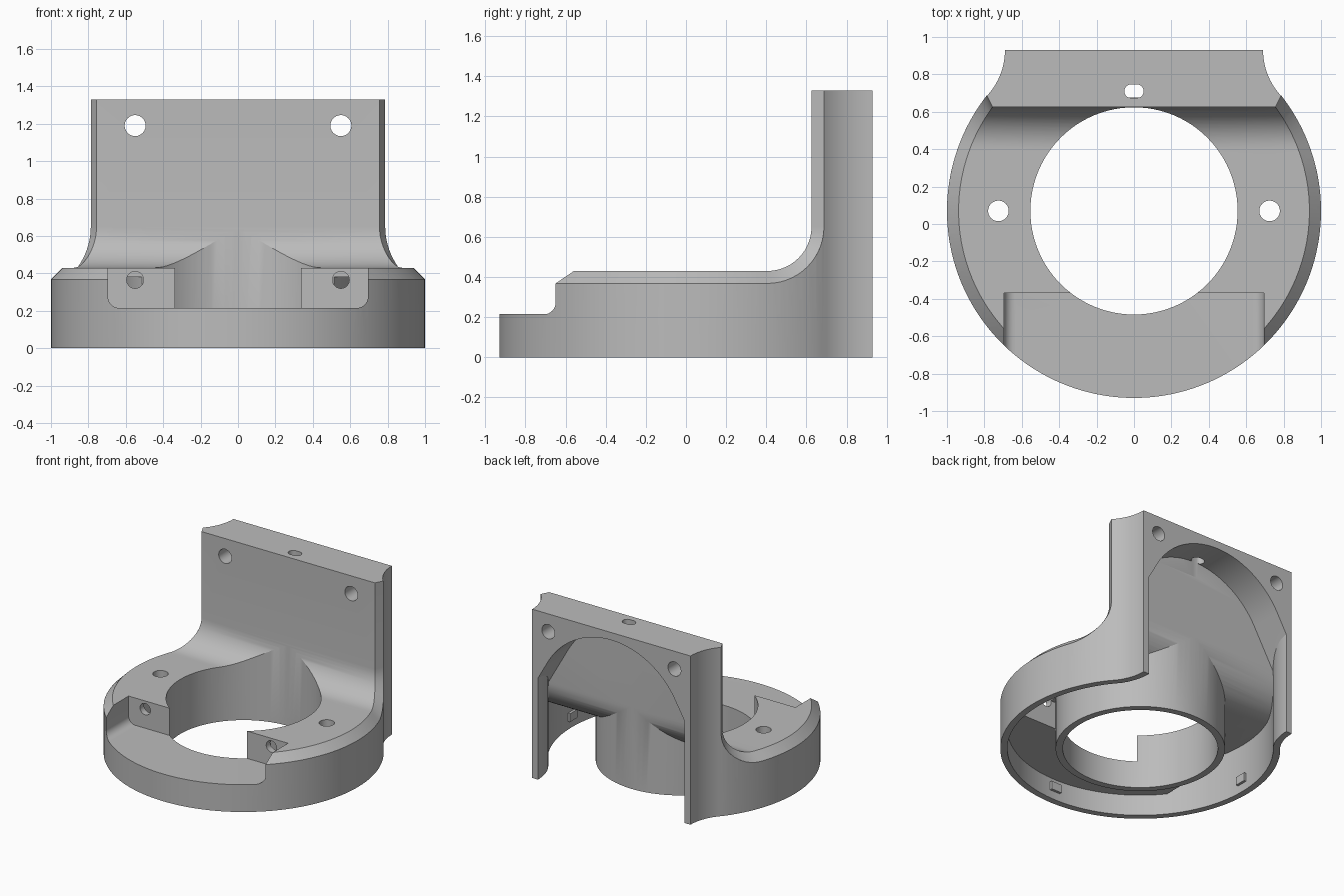
import bpy, bmesh, math
from mathutils import Vector

if "Cube" in bpy.data.objects:
    bpy.data.objects.remove(bpy.data.objects["Cube"])

grey = bpy.data.materials.new("plain grey")
grey.use_nodes = True
grey.diffuse_color = (0.5, 0.5, 0.5, 1)
grey.node_tree.nodes["Principled BSDF"].inputs["Base Color"].default_value = (0.5, 0.5, 0.5, 1)

CY = 0.07        # centre of the round base
TOP = 1.33       # height of the back plate
BACK = 0.93      # rear face
FRONT = 0.625    # front face of the plate
DECK = 0.43      # height of the round deck
WALL = 0.05
CH = 0.062       # rim chamfer


def arc(cx, cy, r, a, b, n):
    """Points on an arc from angle a to b in degrees."""
    angles = [math.radians(a + (b - a) * i / n) for i in range(n + 1)]
    return [(cx + r * math.cos(t), cy + r * math.sin(t)) for t in angles]


def make_object(name, bm):
    bmesh.ops.recalc_face_normals(bm, faces=bm.faces)
    mesh = bpy.data.meshes.new(name)
    bm.to_mesh(mesh)
    bm.free()
    mesh.materials.append(grey)
    ob = bpy.data.objects.new(name, mesh)
    bpy.context.collection.objects.link(ob)
    return ob


def loft(name, rings):
    """Closed solid through rings of equal point count."""
    bm = bmesh.new()
    loops = [[bm.verts.new(p) for p in ring] for ring in rings]
    n = len(loops[0])
    for a, b in zip(loops, loops[1:]):
        for i in range(n):
            bm.faces.new((a[i], a[(i + 1) % n], b[(i + 1) % n], b[i]))
    bm.faces.new(loops[0])
    bm.faces.new(loops[-1][::-1])
    return make_object(name, bm)


def prism(name, pts, axis, lo, hi):
    """Flat outline pushed along one axis."""
    place = {"x": lambda p, d: (d, *p), "y": lambda p, d: (p[0], d, p[1]),
             "z": lambda p, d: (*p, d)}[axis]
    return loft(name, [[place(p, d) for p in pts] for d in (lo, hi)])


def rod(x, y, r, axis, lo, hi, n=48):
    return prism("rod", arc(x, y, r, 0, 360 - 360 / n, n - 1), axis, lo, hi)


def combine(ob, other, operation):
    mod = ob.modifiers.new("combine", "BOOLEAN")
    mod.operation, mod.solver, mod.object = operation, "EXACT", other
    bpy.context.view_layer.objects.active = ob
    bpy.ops.object.modifier_apply(modifier=mod.name)
    bpy.data.objects.remove(other)


def footprint(r, start, hollow, sweep, back):
    """Round base running into a plate with scooped sides."""
    scoop = arc(1.05, BACK, hollow, 180, 180 + sweep, 10)
    left = [(-x, y) for x, y in scoop]
    disc = arc(0, CY, r, start, -180 - start, 110)[1:-1]
    edge = scoop[0][0]
    return [(edge, back)] * (back > BACK) + scoop + disc + left[::-1] + [(-edge, back)] * (back > BACK)


def side_profile(inset, bottom, top, back):
    """Deck, fillet and upright plate seen from the side."""
    r = 0.22 + inset
    bend = arc(FRONT - 0.22, DECK + 0.22, r, -90, 0, 14)
    return [(-1.2, bottom), (-1.2, DECK - inset)] + bend + [(FRONT + inset, top), (back, top), (back, bottom)]


# Outer body
body = prism("bracket_housing", footprint(1, 37.7, 0.36, 44, BACK), "z", 0, TOP)
combine(body, prism("side", side_profile(CH, -0.2, TOP + 0.2, 1.2), "x", -1.5, 1.5), "INTERSECT")

# Chamfered skin over the deck, fillet and plate
path = [(y, DECK, 0, 1) for y in [-0.75 + 0.05 * i for i in range(23)]]
for i in range(15):
    t = math.radians(-90 + 90 * i / 14)
    c, s = math.cos(t), math.sin(t)
    path.append((FRONT - 0.22 + 0.22 * c, DECK + 0.22 + 0.22 * s, -c, -s))
path.append((FRONT, TOP, -1, 0))
rings = []
for y, z, ny, nz in path:
    y1, z1 = y - CH * ny, z - CH * nz
    y2, z2 = y - 1.6 * CH * ny, z - 1.6 * CH * nz
    xi = math.sqrt((1 - CH) ** 2 - (y - CY) ** 2)
    xo = math.sqrt(1 - (y1 - CY) ** 2)
    half = [(xi, y, z), (xo, y1, z1), (xi - 0.08, y2, z2)]
    rings.append(half + [(-a, b, c) for a, b, c in half[::-1]])
combine(body, loft("skin", rings), "UNION")

# Front step with rounded lower corners
step = [(0.695, 0.8)] + arc(0.635, 0.275, 0.06, 0, -90, 8)
step += [(-x, z) for x, z in step[::-1]]
combine(body, prism("step", step, "y", -1.3, -0.37), "DIFFERENCE")

# Hollow underside, open at the bottom and the back
cavity = prism("cavity", footprint(1 - WALL, 41.5, 0.36 + WALL, 34.1, 1.1), "z", -0.1, TOP)
combine(cavity, prism("side", side_profile(WALL, -0.3, 1.6, 1.3), "x", -1.5, 1.5), "INTERSECT")
arch = [(1.2, -0.3), (1.2, 0.52), (0.8, 0.52)] + arc(0, 0.63, 0.64, 30, 150, 40)
arch += [(-0.8, 0.52), (-1.2, 0.52), (-1.2, -0.3)]
combine(cavity, prism("arch", arch, "y", -1.4, 1.4), "INTERSECT")
combine(cavity, rod(0, CY, 0.605, "z", -0.3, 1, 96), "DIFFERENCE")
floor = [(-0.745, 0.165), (0.745, 0.165), (0.745, 0.9), (-0.745, 0.9)]
combine(cavity, prism("floor", floor, "y", -1.3, -0.32), "DIFFERENCE")
combine(body, cavity, "DIFFERENCE")

# Centre bore, screw holes and cable slot
combine(body, rod(0, CY, 0.554, "z", -0.2, 0.75, 96), "DIFFERENCE")
for s in (-1, 1):
    combine(body, rod(s * 0.725, CY, 0.055, "z", 0.2, 0.6), "DIFFERENCE")
    combine(body, rod(s * 0.55, 1.19, 0.056, "y", 0.4, 1.2), "DIFFERENCE")
    combine(body, rod(s * 0.55, 0.365, 0.045, "y", -0.5, -0.25), "DIFFERENCE")
slot = arc(0.016, 0.71, 0.036, -90, 90, 10) + arc(-0.016, 0.71, 0.036, 90, 270, 10)
combine(body, prism("slot", slot, "z", 1.15, 1.5), "DIFFERENCE")

# Small catches inside the outer wall
catches = []
for name, angle in (("left_catch", 0), ("right_catch", 180), ("front_catch", 270)):
    outline = [(0.93, -0.045), (0.97, -0.045), (0.97, 0.045), (0.93, 0.045)]
    catch = prism(name, outline, "z", 0.065, 0.13)
    catch.rotation_euler.z = math.radians(angle)
    catch.location = Vector((0, CY, 0))
    catches.append(catch)

# Smooth the curved walls, keep the edges crisp
bpy.ops.object.select_all(action="DESELECT")
body.select_set(True)
bpy.context.view_layer.objects.active = body
bpy.ops.object.shade_smooth_by_angle(angle=math.radians(25))
